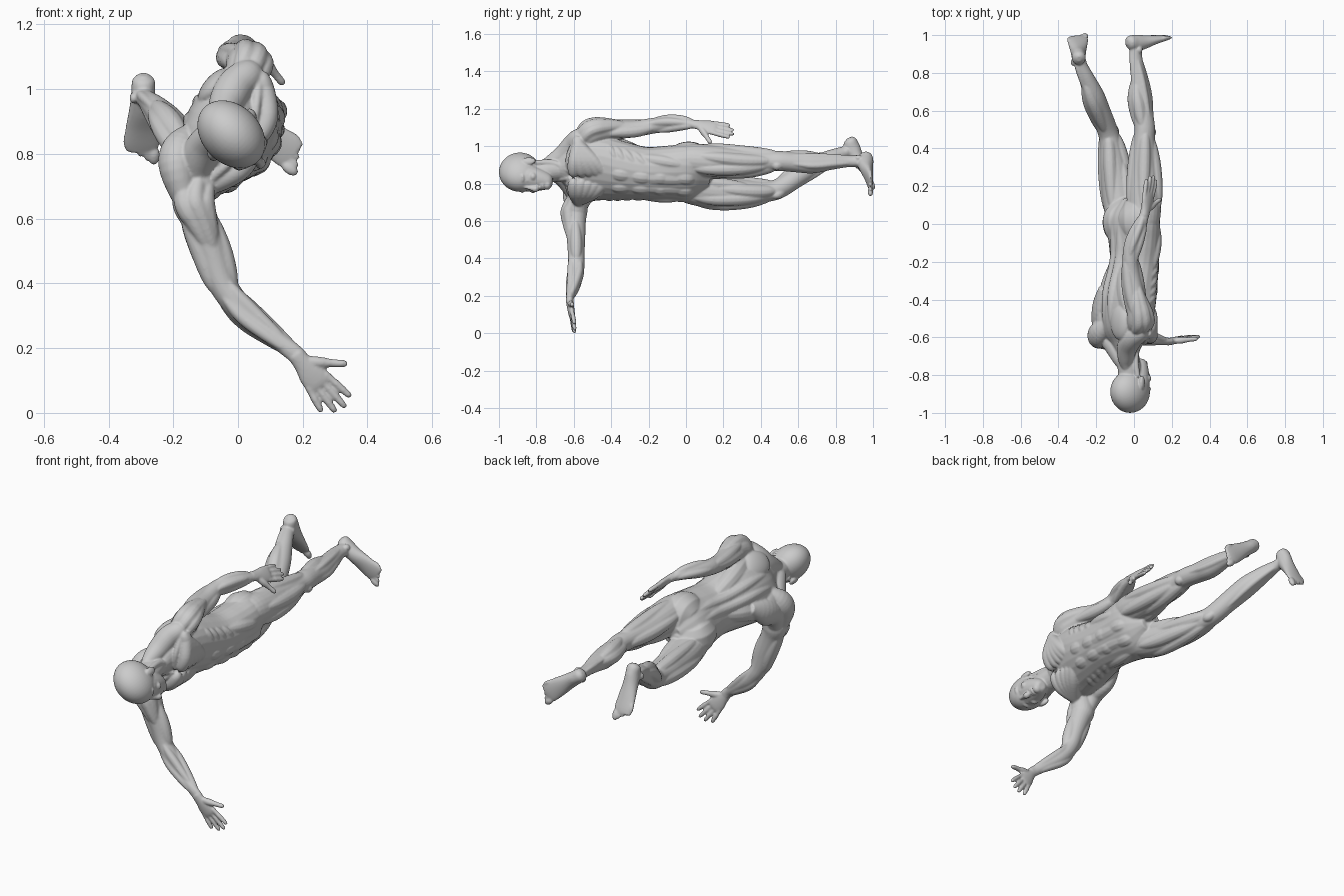
import bpy, bmesh, math
from mathutils import Vector as V, Matrix

bm = bmesh.new()

def axes(deg):
    """Body side axis (towards the upper shoulder) and forward axis for a roll angle."""
    t = math.radians(deg)
    return V((math.sin(t), 0, math.cos(t))), V((math.cos(t), 0, -math.sin(t)))

def spline(pts, n=5):
    out = []
    for i in range(len(pts) - 1):
        p = [V(pts[max(0, min(len(pts) - 1, i + k))]) for k in (-1, 0, 1, 2)]
        for j in range(n):
            t = j / n
            out.append(0.5 * (2 * p[1] + (p[2] - p[0]) * t + (2 * p[0] - 5 * p[1] + 4 * p[2] - p[3]) * t * t
                              + (3 * p[1] - p[0] - 3 * p[2] + p[3]) * t ** 3))
    return out + [V(pts[-1])]

def limb(pts, hint=None, sides=24):
    """Elliptical tube through (x, y, z, side radius, front radius[, roll]); returns its frames."""
    ps = spline(pts)
    frames, rings = [], []
    for i, p in enumerate(ps):
        c = V(p[:3])
        t = (V(ps[min(i + 1, len(ps) - 1)][:3]) - V(ps[max(i - 1, 0)][:3])).normalized()
        h = hint if hint else axes(p[5])[0]
        a = (h - t * h.dot(t)).normalized()
        b = t.cross(a)
        frames.append((c, a, b, p[3], p[4]))
        rings.append([bm.verts.new(c + a * p[3] * math.cos(k * math.tau / sides)
                                   + b * p[4] * math.sin(k * math.tau / sides)) for k in range(sides)])
    for r, q in zip(rings, rings[1:]):
        for k in range(sides):
            bm.faces.new((r[k], r[(k + 1) % sides], q[(k + 1) % sides], q[k]))
    bm.faces.new(rings[0][::-1])
    bm.faces.new(rings[-1])
    return frames

def blob(c, a, b, d):
    """Ellipsoid from three half-axis vectors."""
    m = Matrix((a, b, d)).transposed().to_4x4()
    m.translation = c
    bmesh.ops.create_uvsphere(bm, u_segments=40, v_segments=24, radius=1, matrix=m)

def strand(fr, u0, u1, g0, g1, r, sink=0.6):
    """Tapered muscle lying on the surface of a limb, from angle g0 to g1."""
    pts = []
    for j in range(9):
        t = j / 8
        x = (u0 + (u1 - u0) * t) * (len(fr) - 1)
        i = min(int(x), len(fr) - 2)
        w = x - i
        g = math.radians(g0 + (g1 - g0) * t)
        rr = r * max(0.15, math.sin(math.pi * t) ** 0.6)
        p, q = [c + a * math.cos(g) * ra + b * math.sin(g) * rb
                - (a * math.cos(g) + b * math.sin(g)) * r * sink for c, a, b, ra, rb in fr[i:i + 2]]
        pts.append((*p.lerp(q, w), rr, rr))
    limb(pts, V((0.3, 0.1, 0.9)), 12)

# Torso
torso = limb([(-.03, -.68, .885, .06, .06, 26), (-.035, -.62, .885, .13, .08, 27), (-.04, -.55, .88, .18, .115, 28),
              (-.033, -.45, .88, .18, .132, 28), (-.02, -.35, .87, .165, .135, 29), (.001, -.22, .855, .147, .124, 31),
              (.002, -.1, .855, .157, .124, 35), (-.004, 0, .855, .17, .124, 37), (-.005, .06, .85, .145, .108, 37),
              (-.005, .13, .84, .05, .06, 37)])
L, F = axes(27)
Y = V((0, 1, 0))
def P(l, y, f):
    return V((-.04, y, .88)) + L * l + F * f

for s in (1, -1):
    def g(a):
        return a if s > 0 else 180 - a
    strand(torso, .38, .93, g(74), g(78), .045, .85)     # abdominal sheath
    for k in range(4):                                   # abdominals
        u = (.41, .51, .59, .67, .87)
        strand(torso, u[k] - .025, u[k + 1] + .025, g(73), g(75), .045, .78)
    for k in range(4):                                   # ribs
        strand(torso, .36 + k * .045, .44 + k * .045, g(8), g(48), .021, .68)
    strand(torso, .5, .78, g(15), g(48), .036, .65)      # oblique
    strand(torso, .17, .64, g(-12), g(-72), .055, .65)   # back
    strand(torso, .15, .88, g(-78), g(-80), .032)        # spine
    strand(torso, .62, 1.0, g(-45), g(-35), .1, .78)     # buttock
    for y0, y1 in ((-.6, -.595), (-.56, -.57), (-.52, -.545), (-.48, -.52), (-.445, -.495)):   # chest fan
        limb([(*P(s * .008, y0, .1), .012, .012), (*P(s * .035, y0, .107), .031, .03),
              (*P(s * .095, y1, .096), .036, .036), (*P(s * .165, -.575, .047), .034, .034),
              (*P(s * .2, -.575, .02), .02, .02)], Y)
    blob(P(s * .11 - .012, -.52, -.085), L * .07 + F * s * .012, Y * .095, F * .036)    # shoulder blade
    limb([(*P(s * .02, -.77, -.01), .02, .02), (*P(s * .03, -.72, -.02), .04, .04), (*P(s * .07, -.65, -.03), .055, .055),
          (*P(s * .13, -.605, -.03), .057, .055), (*P(s * .18, -.57, -.01), .05, .05),
          (*P(s * .2, -.54, 0), .025, .025)], F)         # shoulder slope
    limb([(*P(s * .01, -.615, .085), .014, .014), (*P(s * .09, -.63, .06), .014, .014),
          (*P(s * .17, -.6, .03), .014, .014)], F)       # collarbone

# Lower shoulder: back muscles running out to the stretched arm
limb([(*P(-.05, -.52, -.08), .03, .03), (*P(-.12, -.57, -.095), .06, .055), (*P(-.185, -.6, -.07), .06, .055),
      (-.145, -.6, .61, .03, .03)], Y)
limb([(*P(-.08, -.34, -.09), .03, .03), (*P(-.135, -.45, -.08), .07, .05), (*P(-.19, -.55, -.045), .055, .05),
      (-.135, -.585, .59, .03, .03)], Y)

# Head and neck
HL, HF = axes(45)
def H(l, y, f):
    return V((-.015, y, .855)) + HL * l + HF * f
limb([(-.04, -.6, .885, .075, .07), (-.035, -.68, .875, .062, .06), (-.025, -.76, .865, .06, .062),
      (-.02, -.84, .86, .055, .06)], L)
blob(H(0, -.888, -.008), HL * .09, Y * .112, HF * .118)
limb([(*H(0, -.91, .025), .06, .06), (*H(0, -.86, .035), .074, .068), (*H(0, -.81, .045), .068, .064),
      (*H(0, -.765, .056), .055, .053), (*H(0, -.73, .068), .038, .038), (*H(0, -.715, .072), .02, .02)], HL)
blob(H(0, -.742, .09), HL * .026, Y * .022, HF * .024)                     # chin
for y in (-.764, -.776):
    blob(H(0, y, .1), HL * .024, Y * .0085, HF * .016)                     # lips
limb([(*H(0, -.875, .098), .009, .009), (*H(0, -.83, .112), .011, .012), (*H(0, -.803, .122), .017, .014),
      (*H(0, -.795, .108), .015, .01)], HL, 12)                            # nose
for s in (1, -1):
    blob(H(s * .035, -.874, .084), HL * .032 - HF * s * .008, Y * .013, HF * .018)    # brow
    blob(H(s * .032, -.848, .085), HL * .016, Y * .01, HF * .014)          # eye
    blob(H(s * .045, -.818, .073), HL * .024, Y * .02, HF * .022)          # cheek
    blob(H(s * .088, -.84, -.005), HL * .013 + HF * -.006, Y * .036, HF * .02)   # ear
    limb([(*H(s * .065, -.81, -.015), .014, .014), (*P(s * .045, -.7, .03), .018, .018),
          (*P(s * .015, -.61, .08), .012, .012)], L, 12)                   # neck cord

# Legs
LL, LF = axes(37)
leg_up = limb([(.03, -.09, .9, .04, .04), (.05, .0, .925, .08, .082), (.055, .13, .92, .086, .09),
               (.055, .3, .915, .07, .076), (.055, .44, .92, .054, .058), (.057, .51, .92, .052, .056),
               (.045, .6, .912, .052, .055), (.035, .68, .908, .052, .056), (.025, .78, .915, .04, .043),
               (.012, .87, .92, .03, .035), (.008, .94, .92, .03, .036)], LL)
leg_low = limb([(-.035, -.09, .8, .04, .04), (-.055, .0, .78, .08, .082), (-.08, .13, .757, .085, .088),
                (-.105, .3, .752, .07, .076), (-.125, .43, .757, .055, .058), (-.142, .5, .775, .053, .055),
                (-.18, .6, .84, .053, .055), (-.212, .68, .892, .052, .055), (-.25, .77, .938, .04, .042),
                (-.28, .84, .966, .03, .034), (-.29, .88, .975, .03, .034)], LL)
LEG = [(0, .36, 90, 90, .036), (.03, .38, 30, 52, .038), (.1, .42, 145, 125, .038), (0, .27, 178, 160, .036),
       (.03, .44, -45, -25, .036), (.03, .44, -105, -145, .036), (.42, .78, -55, -72, .036),
       (.42, .8, -125, -108, .038), (.45, .95, 60, 80, .018), (.45, .95, 5, -15, .018),
       (.68, 1, -90, -90, .016), (.35, .46, 90, 90, .026)]
for fr, s in ((leg_up, 1), (leg_low, -1)):
    for u0, u1, a, b, r in LEG:
        strand(fr, u0 * .9 + .1, u1 * .9 + .1, a if s > 0 else 180 - a, b if s > 0 else 180 - b, r, .52)

# Feet
def foot(o, f, d, inner):
    f, d = f.normalized(), d.normalized()
    d = (d - f * d.dot(f)).normalized()
    w = f.cross(d).normalized()
    if w.dot(inner) < 0:
        w = -w
    limb([(*(o + f * t + d * h), rw, rh) for t, h, rw, rh in
          ((-.062, .042, .012, .015), (-.045, .042, .034, .034), (-.005, .036, .037, .044), (.05, .041, .041, .037),
           (.115, .053, .05, .025), (.175, .062, .055, .016), (.203, .065, .046, .01))], w)
    for i in range(5):                                   # toes, big toe on the inner side
        c = o + f * (.214 - .012 * i) + w * (.040 - .021 * i) + d * .064
        r = .018 if i == 0 else .0125
        blob(c, f * .03, w * r, d * r * .8)
    for s in (1, -1):
        blob(o + w * s * .03, w * .012, f * .017, d * .018)   # ankle bones
foot(V((.012, .922, .916)), V((.8, 0, -.6)), Y, -LL)
foot(V((-.293, .856, .972)), V((-.03, .36, -.93)), V((0, .93, .36)), V((1, 0, 0)))

# Arms
arm_up = limb([(.01, -.545, 1.01, .05, .055), (.03, -.51, 1.065, .066, .068), (.012, -.41, 1.085, .054, .055),
               (-.01, -.28, 1.092, .045, .046), (-.02, -.18, 1.108, .042, .042), (0, -.1, 1.118, .042, .04),
               (.03, -.02, 1.122, .033, .033), (.052, .04, 1.117, .022, .027), (.06, .07, 1.113, .018, .028)], L)
arm_low = limb([(-.115, -.575, .74, .05, .055), (-.138, -.59, .66, .064, .066), (-.12, -.592, .6, .057, .057),
                (-.083, -.588, .5, .049, .049), (-.053, -.587, .41, .044, .044), (-.02, -.587, .355, .044, .042),
                (.03, -.592, .3, .042, .041), (.11, -.608, .235, .031, .03), (.165, -.62, .192, .021, .028),
                (.19, -.62, .17, .018, .028)], Y)
for fr, s in ((arm_up, 1), (arm_low, -1)):
    for u0, u1, a, b, r in [(0, .36, 0, 20, .036), (0, .34, 55, 30, .034), (0, .34, -50, -10, .034),
                            (.2, .54, 90, 90, .033), (.16, .52, -60, -80, .031), (.16, .5, -120, -100, .031),
                            (.42, .85, 30, 60, .023), (.48, .9, -30, -30, .021), (.48, .92, 130, 110, .023),
                            (.48, .9, -110, -130, .021)]:
        strand(fr, u0, u1, a if s > 0 else 180 - a, b if s > 0 else 180 - b, r, .5)

# Hands
def hand(o, d, s, spread):
    d = d.normalized()
    s = (s - d * s.dot(d)).normalized()
    limb([(*(o + d * t), w, h) for t, w, h in
          ((-.02, .026, .019), (.02, .031, .019), (.06, .042, .018), (.095, .044, .015), (.11, .038, .01))], s)
    for k, n in enumerate((.192, .208, .2, .172)):       # fingers
        a, b = o + d * .085 + s * (.033 - .022 * k), o + d * n + s * spread * (.05 - .033 * k)
        limb([(*a.lerp(b, t), r, r) for t, r in ((0, .012), (.3, .0115), (.5, .0125), (.9, .01), (1, .005))], s, 10)
    limb([(*(o + d * t + s * x), r, r) for t, x, r in          # thumb
          ((.015, .012, .014), (.045, .04, .018), (.073, .07, .013), (.097, .097, .012), (.102, .107, .006))], s, 10)
hand(V((.19, -.622, .166)), V((.63, .14, -.78)), V((.77, 0, .64)), 1)
hand(V((.06, .06, 1.115)), V((.17, .96, -.2)), V((.6, -.1, -.75)), .8)

# Fuse every part into one smooth sculpted skin
bmesh.ops.recalc_face_normals(bm, faces=bm.faces)
me = bpy.data.meshes.new("reclining_figure")
bm.to_mesh(me)
bm.free()
body = bpy.data.objects.new("reclining_figure", me)
bpy.context.collection.objects.link(body)
rm = body.modifiers.new("fuse", 'REMESH')
rm.mode = 'VOXEL'
rm.voxel_size = .005
rm.use_smooth_shade = True
sm = body.modifiers.new("soften", 'SMOOTH')
sm.factor = .5
sm.iterations = 3
